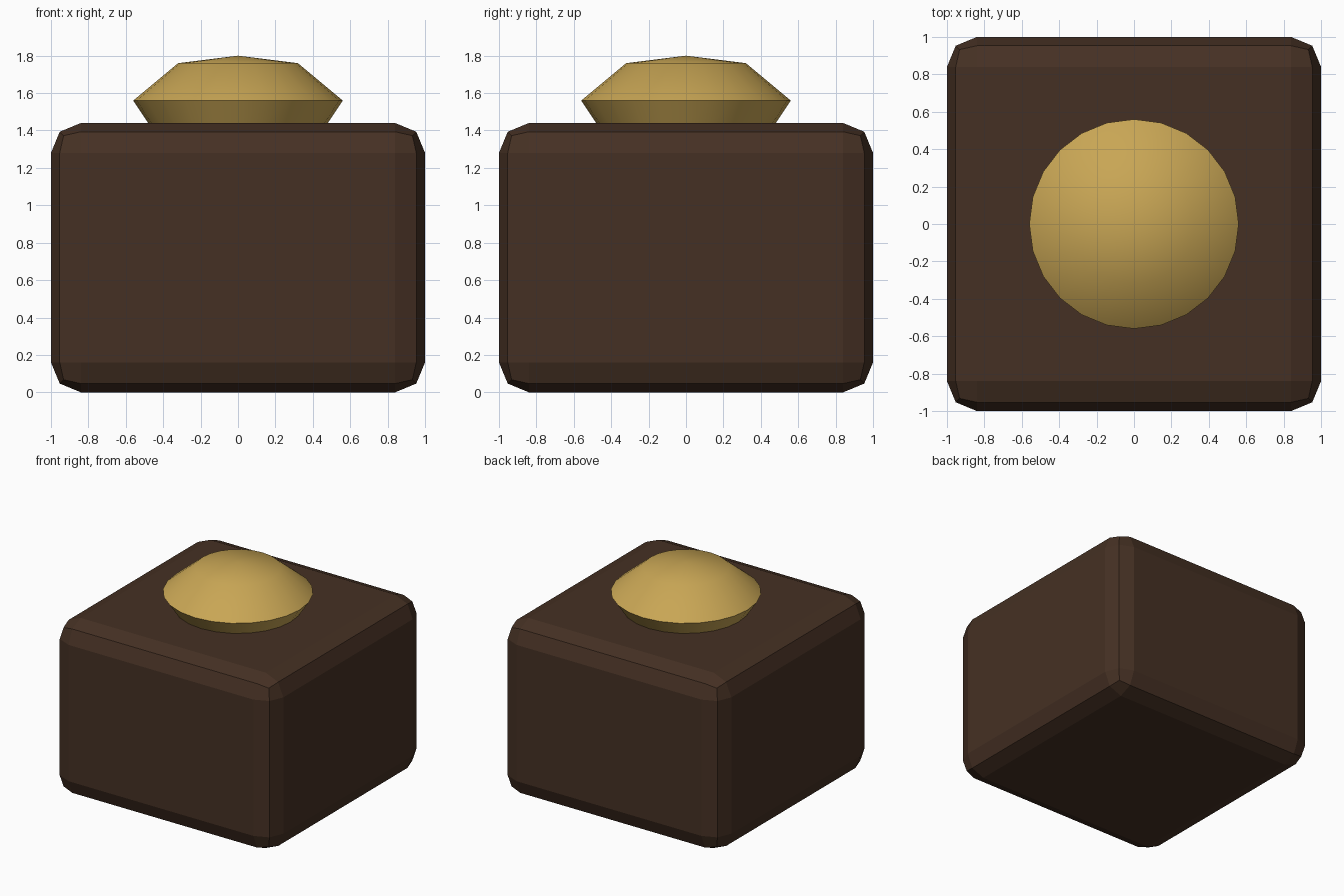
import bpy, bmesh
from math import radians, tau, cos, sin

if "Cube" in bpy.data.objects:
    bpy.data.objects.remove(bpy.data.objects["Cube"])


def material(name, color):
    mat = bpy.data.materials.new(name)
    mat.diffuse_color = (*color, 1)
    mat.use_nodes = True
    mat.node_tree.nodes["Principled BSDF"].inputs["Base Color"].default_value = mat.diffuse_color
    return mat


def new_object(name, bm, mat):
    mesh = bpy.data.meshes.new(name)
    bmesh.ops.recalc_face_normals(bm, faces=bm.faces[:])
    bm.to_mesh(mesh)
    bm.free()
    mesh.materials.append(mat)
    obj = bpy.data.objects.new(name, mesh)
    bpy.context.collection.objects.link(obj)
    return obj


def lathe(name, profile, sides, mat):
    """Turn (radius, z) points around z; a zero radius becomes a single pole."""
    bm = bmesh.new()
    verts = [bm.verts.new((r, 0, z)) for r, z in profile]
    edges = [bm.edges.new(pair) for pair in zip(verts, verts[1:])]
    bmesh.ops.spin(bm, geom=verts + edges, cent=(0, 0, 0), axis=(0, 0, 1),
                   angle=tau, steps=sides, use_duplicate=False)
    bmesh.ops.remove_doubles(bm, verts=bm.verts[:], dist=1e-4)
    return new_object(name, bm, mat)


# Block with two-step rounded edges
bm = bmesh.new()
bmesh.ops.create_cube(bm, size=1)
for v in bm.verts:
    v.co = (v.co.x * 2, v.co.y * 2, (v.co.z + 0.5) * 1.44)
block = new_object("block_body", bm, material("dark_brown", (0.06, 0.03, 0.017)))
bevel = block.modifiers.new("rounded_edges", 'BEVEL')
bevel.width = 0.16
bevel.segments = 2

# Faceted-profile knob, closed just inside the block
knob = lathe("top_knob",
             [(0, 1.44), (0.48, 1.44), (0.56, 1.56), (0.32, 1.76), (0, 1.80)],
             24, material("brass", (0.58, 0.38, 0.09)))
bpy.ops.object.select_all(action='DESELECT')
knob.select_set(True)
bpy.context.view_layer.objects.active = knob
bpy.ops.object.shade_smooth_by_angle(angle=radians(40))
